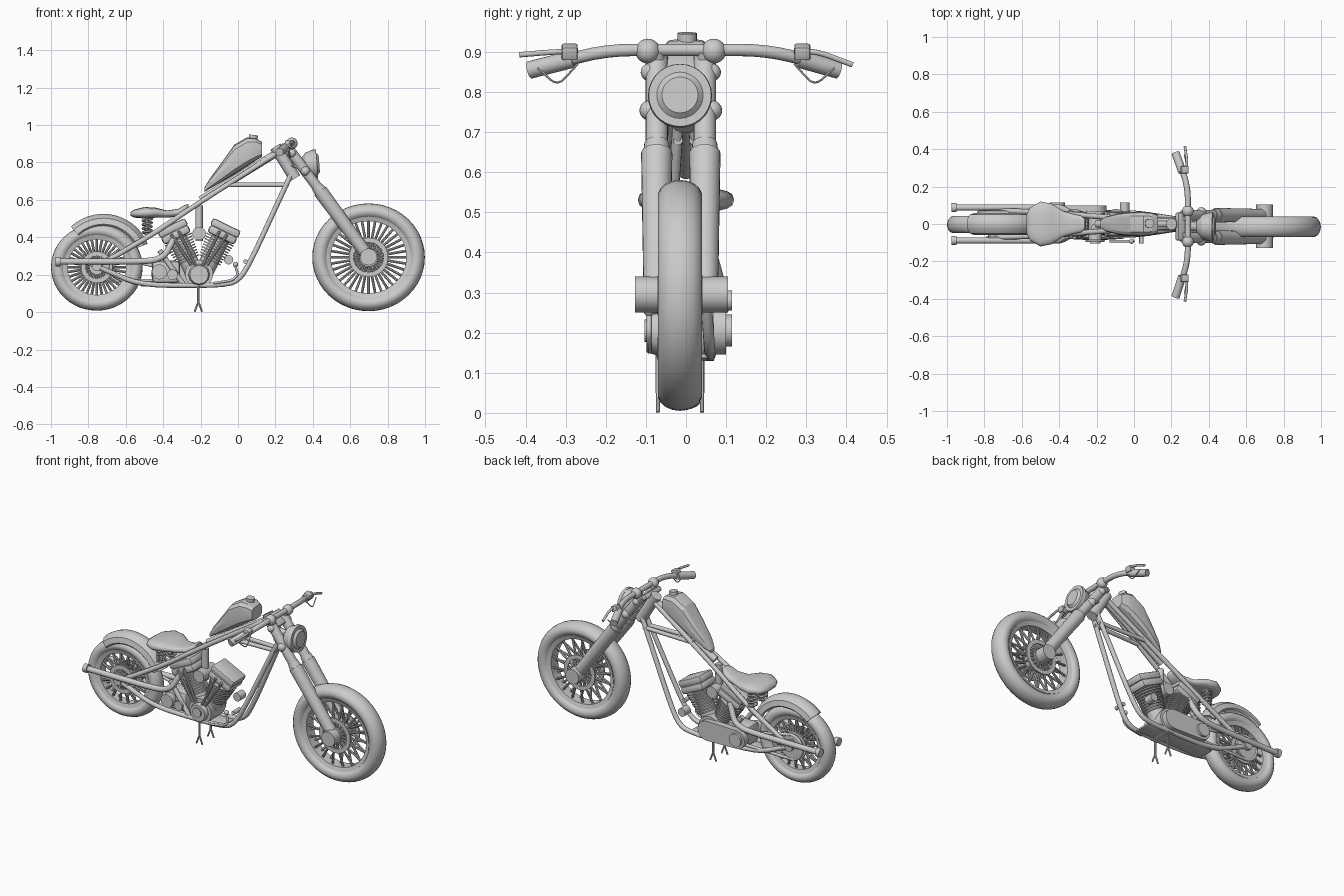
import bpy, bmesh
from math import sin, cos, pi, radians, copysign
from mathutils import Vector, Matrix

if "Cube" in bpy.data.objects:
    bpy.data.objects.remove(bpy.data.objects["Cube"])

YF = -0.013  # front assembly sits slightly off the centre line


def finish(name, bm, angle=35):
    bmesh.ops.recalc_face_normals(bm, faces=bm.faces)
    me = bpy.data.meshes.new(name)
    bm.to_mesh(me)
    bm.free()
    ob = bpy.data.objects.new(name, me)
    bpy.context.collection.objects.link(ob)
    bpy.ops.object.select_all(action='DESELECT')
    ob.select_set(True)
    bpy.context.view_layer.objects.active = ob
    bpy.ops.object.shade_smooth_by_angle(angle=radians(angle))
    return ob


def add_cyl(bm, a, b, r1, r2=None, n=20):
    a, b = Vector(a), Vector(b)
    d = b - a
    m = Matrix.Translation((a + b) / 2) @ d.to_track_quat('Z', 'Y').to_matrix().to_4x4()
    bmesh.ops.create_cone(bm, cap_ends=True, segments=n, radius1=r1,
                          radius2=r1 if r2 is None else r2, depth=d.length, matrix=m)


def cyl(name, a, b, r1, r2=None, n=20):
    bm = bmesh.new()
    add_cyl(bm, a, b, r1, r2, n)
    return finish(name, bm)


def box(name, c, size, tilt=0, bevel=0.008):
    bm = bmesh.new()
    m = Matrix.Translation(c) @ Matrix.Rotation(tilt, 4, 'Y') @ Matrix.Diagonal((*size, 1))
    bmesh.ops.create_cube(bm, size=1, matrix=m)
    bmesh.ops.bevel(bm, geom=bm.edges[:], offset=bevel, segments=2, affect='EDGES', profile=0.5)
    return finish(name, bm)


def ball(name, c, r):
    bm = bmesh.new()
    bmesh.ops.create_uvsphere(bm, u_segments=20, v_segments=12, radius=r, matrix=Matrix.Translation(c))
    return finish(name, bm)


def tube(name, pts, r, cyclic=False, round_=0.35, sides=3):
    """Bevelled curve through pts with rounded corners."""
    p = [Vector(q) for q in pts]
    path = [p[0]]
    for a, b, c in zip(p, p[1:], p[2:]):
        s, e = b.lerp(a, round_), b.lerp(c, round_)
        path += [s.lerp(b, t).lerp(b.lerp(e, t), t) for t in (0, .25, .5, .75, 1)]
    path.append(p[-1])
    if cyclic:
        path = p
    cu = bpy.data.curves.new(name, 'CURVE')
    cu.dimensions = '3D'
    cu.bevel_depth, cu.bevel_resolution, cu.use_fill_caps = r, sides, True
    sp = cu.splines.new('POLY')
    sp.points.add(len(path) - 1)
    for q, v in zip(sp.points, path):
        q.co = (*v, 1)
    sp.use_cyclic_u = cyclic
    ob = bpy.data.objects.new(name, cu)
    bpy.context.collection.objects.link(ob)
    bpy.ops.object.select_all(action='DESELECT')
    ob.select_set(True)
    bpy.context.view_layer.objects.active = ob
    bpy.ops.object.convert(target='MESH')
    bpy.ops.object.shade_smooth_by_angle(angle=radians(50))


def skin(name, rings, closed=False, angle=35):
    """Join equal-length rings of points; cap the ends unless closed."""
    bm = bmesh.new()
    vs = [[bm.verts.new(q) for q in ring] for ring in rings]
    n = len(vs[0])
    for i in range(len(vs) if closed else len(vs) - 1):
        a, b = vs[i], vs[(i + 1) % len(vs)]
        for j in range(n):
            bm.faces.new((a[j], a[(j + 1) % n], b[(j + 1) % n], b[j]))
    if not closed:
        bm.faces.new(vs[0])
        bm.faces.new(vs[-1])
    return finish(name, bm, angle)


def lathe_y(name, prof, c, sx=1, n=48):
    """Spin a closed (radius, y) profile about a y axis through c."""
    rings = [[(c[0] + sx * r * cos(t), c[1] + y, c[2] + r * sin(t)) for r, y in prof]
             for t in (2 * pi * k / n for k in range(n))]
    return skin(name, rings, True)


def loft_x(name, stations, n=16, p=0.7, angle=35):
    """Rounded-box sections: x, half width, low z, high z, y centre 0."""
    def se(v):
        return copysign(abs(v) ** p, v)
    return skin(name, [[(x, w * se(cos(2 * pi * k / n)), (lo + hi) / 2 + (hi - lo) / 2 * se(sin(2 * pi * k / n)))
                        for k in range(n)] for x, w, lo, hi in stations], False, angle)


def wheel(name, c, R, r_in, hw, sx, disc, hub):
    mid, h = (R + r_in) / 2, (R - r_in) / 2
    lathe_y(name + "_tyre", [(mid + h * cos(2 * pi * k / 18), hw * sin(2 * pi * k / 18)) for k in range(18)], c, sx)
    lathe_y(name + "_rim", [(r_in - .012, -hw * .6), (r_in + .012, -hw * .75), (r_in + .012, hw * .75),
                            (r_in - .012, hw * .6)], c, sx)
    bm = bmesh.new()
    for k in range(36):  # spokes, alternating sides
        t, s = 2 * pi * k / 36, (1 if k % 2 else -1)
        add_cyl(bm, (c[0] + hub * .8 * cos(t), c[1] + s * hw * .75, c[2] + hub * .8 * sin(t)),
                (c[0] + r_in * cos(t) * sx, c[1] + s * hw * .25, c[2] + r_in * sin(t)), .007, n=8)
    finish(name + "_spokes", bm)
    for s in (-1, 1):
        y = s * hw * .8
        lathe_y(name + "_disc", [(disc - .025, y - .004), (disc, y - .004), (disc, y + .004), (disc - .025, y + .004)], c)
    cyl(name + "_hub", (c[0], c[1] - hw, c[2]), (c[0], c[1] + hw, c[2]), hub)


# wheels
FW, RW = (0.698, YF - .002, 0.293), (-0.755, -0.003, 0.24)
wheel("front_wheel", FW, .288, .205, .056, 1.045, .105, .05)
wheel("rear_wheel", RW, .232, .16, .047, 1.055, .085, .04)
cyl("front_axle", (.698, -.127, .295), (.698, .105, .295), .045)
cyl("rear_axle", (-.755, -.09, .245), (-.755, .09, .245), .025)

# rear fender: crowned strip swept round the wheel
arc = []
for k in range(21):
    t = radians(22 + 111 * k / 20)
    outer = [(.2, -.058), (.232, -.05), (.25, -.025), (.255, 0), (.25, .025), (.232, .05), (.2, .058)]
    sec = outer + [(r - .008, y * .86) for r, y in outer[::-1]]
    arc.append([(-.72 + r * cos(t), y, .27 + r * sin(t)) for r, y in sec])
skin("rear_fender", arc)

# frame
cyl("backbone", (.23, 0, .865), (-.2, 0, .6), .02)
cyl("steering_neck", (.20, 0, .885), (.305, 0, .715), .032)
for s in (-1, 1):
    tube("upper_rail", [(.2, s * .015, .845), (-.2, s * .04, .59), (-.45, s * .062, .42), (-.68, s * .07, .285), (-.755, s * .07, .25)], .014)
    tube("lower_rail", [(.285, s * .018, .74), (.04, s * .055, .21), (-.04, s * .06, .143), (-.52, s * .06, .143),
                        (-.755, s * .07, .245)], .014)
    cyl("cross_rail", (-.07, s * .03, .68), (.27, s * .02, .68), .012)
    cyl("seat_post", (-.42, s * .055, .33), (-.29, s * .055, .145), .014)
    box("axle_plate", (-.735, s * .07, .255), (.1, .012, .05), .3, .004)
box("skid_plate", (-.29, 0, .142), (.46, .11, .012), bevel=.003)

# front fork and clamps
up, low, axle = Vector((.262, 0, .885)), Vector((.44, 0, .647)), Vector((.698, 0, .295))
for s in (-1, 1):
    o = Vector((0, YF + s * .06, 0))
    cyl("fork_tube", up + o, low + o, .028)
    cyl("fork_collar", low + o + Vector((-.018, 0, .024)), low + o, .031, .034)
    cyl("fork_leg", low + o, axle + o, .039, .033, 24)
    for t, r in ((.15, .022), (.55, .025)):
        ball("clamp_bolt", up.lerp(low, t) + o + Vector((0, s * .018, 0)), r)
for t in (.08, .5):
    box("fork_clamp", up.lerp(low, t) + Vector((-.012, YF, 0)), (.09, .15, .03), radians(37))

# headlight: bowl, rim and lens spun about a tilted axis
c, d = Vector((.335, YF - .002, .785)), Vector((1, 0, .08)).normalized()
for nm, a, b, r1, r2 in (("headlight_back", 0, .03, .03, .065), ("headlight_bowl", .03, .07, .065, .078),
                         ("headlight_rim", .07, .088, .08, .078), ("headlight_lens", .086, .1, .06, .045)):
    cyl(nm, c + d * a, c + d * b, r1, r2, 28)
cyl("headlight_bracket", (.29, YF, .80), (.35, YF, .79), .025)

# handlebar, grips, levers
tube("handlebar", [(.225, -.39, .855), (.288, -.2, .905), (.288, 0, .905), (.288, .2, .905), (.225, .38, .86)], .016)
for s in (-1, 1):
    e = .39 if s < 0 else .38
    ball("bar_clamp", (.288, YF + s * .082, .902), .031)
    cyl("riser", (.288, YF + s * .06, .9), (.275, YF + s * .055, .86), .018)
    cyl("grip", (.222, s * e, .855), (.258, s * .28, .883), .022)
    box("control_box", (.27, s * .29, .9), (.04, .04, .034), .3, .005)
    tube("lever", [(.275, s * .27, .903), (.285, s * .33, .9), (.272, s * .415, .893 if s < 0 else .868)], .007)
    tube("cable", [(.27, s * .37, .86), (.28, s * .32, .815), (.275, s * .27, .87)], .003, sides=1)

# fuel tank with cap
loft_x("fuel_tank", [(-.18, .02, .642, .665), (-.15, .04, .66, .715), (-.08, .058, .7, .81), (-.02, .065, .735, .895),
                     (.05, .066, .78, .935), (.095, .062, .81, .93), (.128, .05, .83, .91)], 12, .6, 18)
cyl("tank_cap", (.08, .003, .92), (.083, .003, .947), .024)

# seat and springs
loft_x("seat", [(-.575, .05, .515, .535), (-.555, .09, .505, .548), (-.5, .12, .5, .562), (-.44, .108, .505, .558),
                (-.38, .07, .505, .543), (-.32, .052, .51, .552), (-.285, .045, .53, .573), (-.265, .03, .55, .577)], 20, .7, 60)
for s in (-1, 1):
    tube("seat_spring", [(-.485 + .024 * cos(k * pi / 5), s * .05 + .024 * sin(k * pi / 5), .415 + k * .0021)
                         for k in range(45)], .007, round_=.3, sides=1)
    cyl("spring_post", (-.485, s * .05, .395), (-.485, s * .05, .51), .009)

# V-twin engine
base = Vector((-.208, 0, .2))
for s, nm in ((-1, "rear"), (1, "front")):
    ax = Vector((s * sin(radians(26)), 0, cos(radians(26))))
    b = base + Vector((s * .02, 0, 0))
    bm = bmesh.new()
    add_cyl(bm, b, b + ax * .25, .05)
    for k in range(9):
        p = b + ax * (.085 + k * .015)
        add_cyl(bm, p, p + ax * .007, .062 + k * .0022, n=24)
    finish(nm + "_cylinder", bm)
    box(nm + "_head", b + ax * .238, (.16, .135, .045), s * radians(26), .015)
    box(nm + "_rocker_cover", b + ax * .277, (.165, .125, .042), s * radians(26), .012)
    for off in (-.022, .022):
        side = Vector((cos(radians(26)), 0, -s * sin(radians(26)))) * off
        cyl("pushrod", Vector((-.208 + s * .03 + off * .5, -.078, .25)), b + ax * .25 + side + Vector((0, -.072, 0)), .008, n=10)
cyl("crankcase", (-.208, -.07, .205), (-.208, .07, .205), .075, n=24)
cyl("cam_cover", (-.208, -.095, .2), (-.208, -.06, .2), .05, .06, 12)
cyl("cam_cover_cap", (-.208, -.103, .205), (-.208, -.09, .205), .028)
cyl("intake", (-.208, -.02, .38), (-.208, -.02, .57), .02)
cyl("carburettor", (-.208, -.085, .42), (-.208, .05, .42), .036)

# gearbox, primary cover and drive chain
box("gearbox", (-.385, 0, .215), (.15, .11, .12), 0, .02)
cyl("gearbox_cover", (-.42, -.09, .215), (-.42, -.04, .215), .04)
cyl("starter", (-.35, -.08, .2), (-.35, .04, .2), .028)
ends = [[-.208 + .06 * cos(t), .205 + .06 * sin(t)] for t in (pi * (k / 8 - .5) for k in range(9))]
ends += [[-.41 + .055 * cos(t), .205 + .055 * sin(t)] for t in (pi * (k / 8 + .5) for k in range(9))]
skin("primary_cover", [[(x, y, z) for x, z in ends] for y in (.06, .1)])
cyl("clutch_cover", (-.41, .095, .205), (-.41, .115, .205), .04)
chain = [(-.42 + .035 * cos(t), .062, .205 + .035 * sin(t)) for t in (pi * (k / 8 - .5) for k in range(9))]
chain += [(-.755 + .075 * cos(t), .062, .24 + .075 * sin(t)) for t in (pi * (k / 8 + .5) for k in range(9))]
tube("drive_chain", chain, .009, True)
cyl("rear_sprocket", (-.755, .056, .24), (-.755, .068, .24), .07)

# exhaust pipes, one each side
for s in (-1, 1):
    tube("exhaust_pipe", [(-.97, s * .088, .27), (-.47, s * .088, .27), (-.39, s * .088, .3), (-.34, s * .06, .4)], .017)
    cyl("exhaust_tip", (-.975, s * .088, .27), (-.95, s * .088, .27), .025)

# foot control, peg and stands
tube("foot_lever", [(-.13, -.092, .155), (-.03, -.092, .17), (0, -.092, .2), (-.015, -.092, .25)], .007)
ball("lever_knob", (-.013, -.092, .255), .014)
cyl("foot_peg", (.04, -.105, .27), (.04, -.04, .27), .012)
cyl("horn", (-.05, .06, .28), (-.05, .115, .28), .025)
for y in (-.07, .04):
    cyl("stand", (-.212, y, .2), (-.212, y, .05), .006, n=8)
    for s in (-1, 1):
        cyl("stand_foot", (-.212, y, .055), (-.212 + s * .02, y, .002), .005, n=8)
